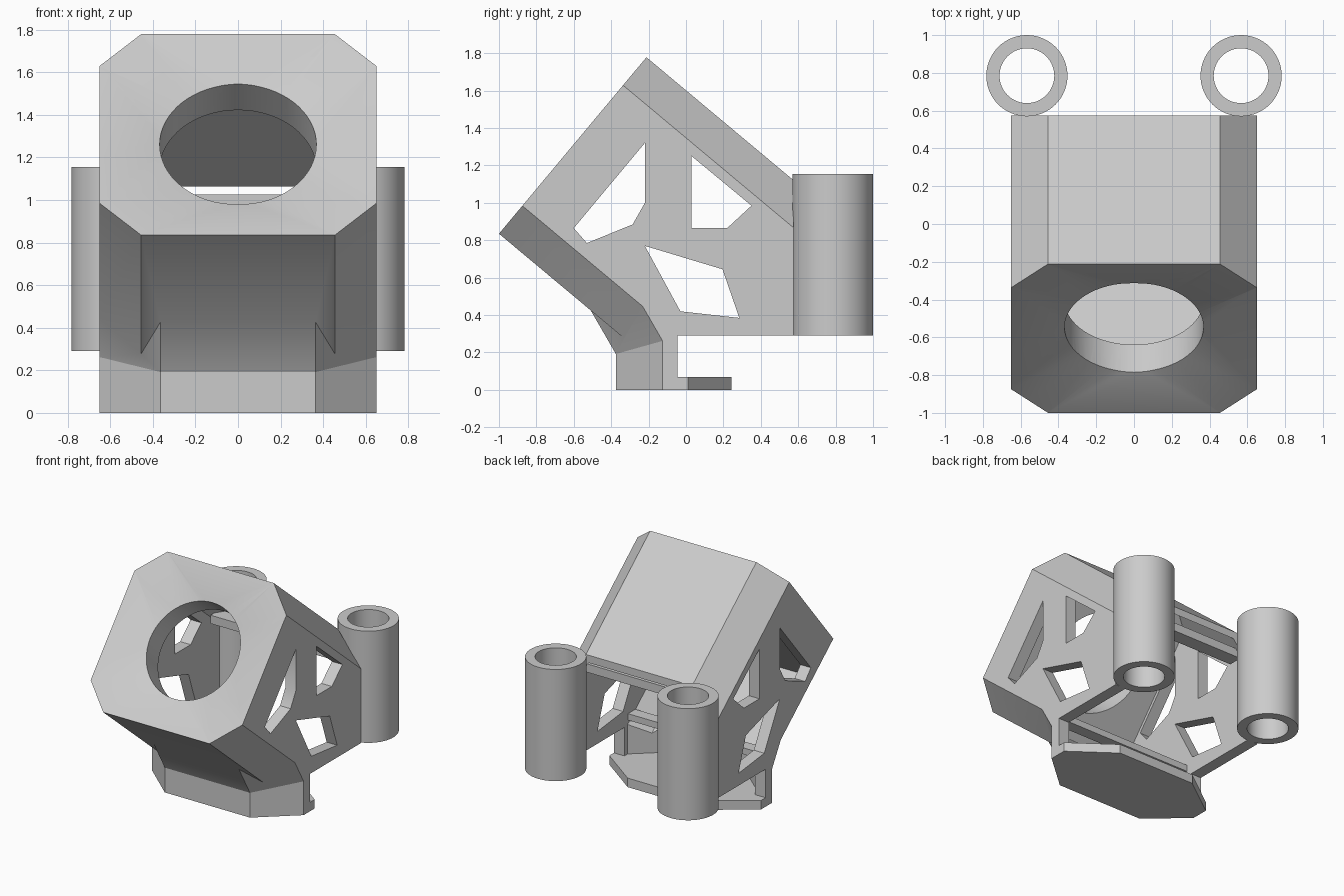
import bpy, bmesh, math
from mathutils import Vector

default = bpy.data.objects.get("Cube")
if default:
    bpy.data.objects.remove(default, do_unlink=True)

grey = bpy.data.materials.new("plain_grey")
grey.use_nodes = True
colour = (0.6, 0.6, 0.6, 1)
grey.diffuse_color = colour
grey.node_tree.nodes["Principled BSDF"].inputs["Base Color"].default_value = colour


def hull(name, points):
    """Convex solid around a set of points."""
    bm = bmesh.new()
    for p in points:
        bm.verts.new(p)
    bmesh.ops.convex_hull(bm, input=bm.verts[:])
    bmesh.ops.dissolve_limit(bm, angle_limit=0.005, verts=bm.verts[:], edges=bm.edges[:])
    bmesh.ops.recalc_face_normals(bm, faces=bm.faces[:])
    mesh = bpy.data.meshes.new(name)
    bm.to_mesh(mesh)
    bm.free()
    mesh.materials.append(grey)
    ob = bpy.data.objects.new(name, mesh)
    bpy.context.collection.objects.link(ob)
    return ob


def block(name, x, y, z):
    return hull(name, [(a, b, c) for a in x for b in y for c in z])


def select(ob):
    bpy.ops.object.select_all(action='DESELECT')
    ob.select_set(True)
    bpy.context.view_layer.objects.active = ob


def combine(ob, other, operation='DIFFERENCE'):
    mod = ob.modifiers.new("combine", 'BOOLEAN')
    mod.operation, mod.solver, mod.object = operation, 'EXACT', other
    select(ob)
    bpy.ops.object.modifier_apply(modifier=mod.name)
    bpy.data.objects.remove(other, do_unlink=True)


def smooth(ob):
    select(ob)
    bpy.ops.object.shade_smooth_by_angle(angle=math.radians(35))


def tilted(x, s, d):
    """x across, s up along the front plate, d depth behind it."""
    return Vector((x, -1 + 0.641 * s + 0.767 * d, 0.835 + 0.767 * s - 0.641 * d))


def chamfered(half, low, high, c):
    return [(i * x, s) for i in (-1, 1) for x, s in
            ((half - c, low), (half, low + c), (half, high - c), (half - c, high))]


def circle(r, n=64):
    return [(r * math.cos(2 * math.pi * i / n), r * math.sin(2 * math.pi * i / n))
            for i in range(n)]


# Tilted housing
LENGTH, MID = 1.23, 0.617
outline = chamfered(0.65, 0, LENGTH, 0.195)
body = hull("housing", [tilted(x, s, d) for x, s in outline for d in (0, 2.2)])

# Round opening through the front plate, then the shallow dish around it
combine(body, hull("opening", [tilted(x, s + MID, d) for x, s in circle(0.368)
                               for d in (-0.1, 0.4)]))
rim = [(x * 0.995, MID + (s - MID) * 0.995) for x, s in outline]
combine(body, hull("dish", [tilted(x, s, d) for x, s in rim for d in (-0.05, 0)]
                   + [tilted(x, s + MID, 0.082) for x, s in circle(0.335)]))

# Bent neck joining the housing to the foot
neck = [(i * x, y) for i in (-1, 1) for x, y in ((0.365, -0.375), (0.65, -0.125), (0.65, 0.02))]
mitre = [Vector((x, y, 0.192 + 0.28 * (y + 0.375))) for x, y in neck]
bend = Vector((0, -0.5, 0.866)) * 0.35
combine(body, hull("neck_lower", [(x, y, 0) for x, y in neck] + mitre), 'UNION')
combine(body, hull("neck_upper", mitre + [p + bend for p in mitre]), 'UNION')

# Hollow inside, open back and the notch above the foot
inner = chamfered(0.56, 0.045, LENGTH - 0.045, 0.13)
combine(body, block("notch", (-2, 2), (-0.045, 3), (-3, 0.29)))
combine(body, block("back_cut", (-2, 2), (0.575, 4), (-3, 4)))
combine(body, hull("cavity", [tilted(x, s, d) for x, s in inner for d in (0.263, 3)]))
well = [(i * x, y) for i in (-1, 1) for x, y in ((0.33, -0.285), (0.56, -0.085), (0.56, 0.3))]
combine(body, hull("neck_well", [(x, y, z) for x, y in well for z in (0.05, 0.3)]))

# Angular windows through both side walls
windows = [
    ((-0.6, 0.865), (-0.22, 1.32), (-0.22, 1.0), (-0.285, 0.885), (-0.53, 0.785)),
    ((0.03, 1.25), (0.03, 0.865), (0.22, 0.865), (0.35, 0.985)),
    ((-0.22, 0.77), (0.195, 0.645), (0.285, 0.385), (-0.03, 0.42)),
]
for shape in windows:
    combine(body, hull("window", [(x, y, z) for y, z in shape for x in (-1, 1)]))
smooth(body)

# Octagonal foot plate
foot = [(0.365, -0.375), (0.65, -0.125), (0.65, 0.01), (0.33, 0.243)]
hull("foot_plate", [(i * x, y, z) for x, y in foot for i in (-1, 1) for z in (0, 0.07)])

# Cross bars between the side walls
block("upper_cross_bar", (-0.53, 0.53), (0.42, 0.53), (0.96, 1.025))
block("lower_cross_bar", (-0.58, 0.58), (-0.18, -0.09), (0.33, 0.38))

# Vertical tubes at the back
for side, cx in (("left", 0.567), ("right", -0.567)):
    def column(name, r, low, high):
        return hull(name, [(cx + x, 0.785 + y, z) for x, y in circle(r) for z in (low, high)])
    tube = column(side + "_tube", 0.215, 0.29, 1.155)
    combine(tube, column("bore", 0.145, 0, 2))
    smooth(tube)
